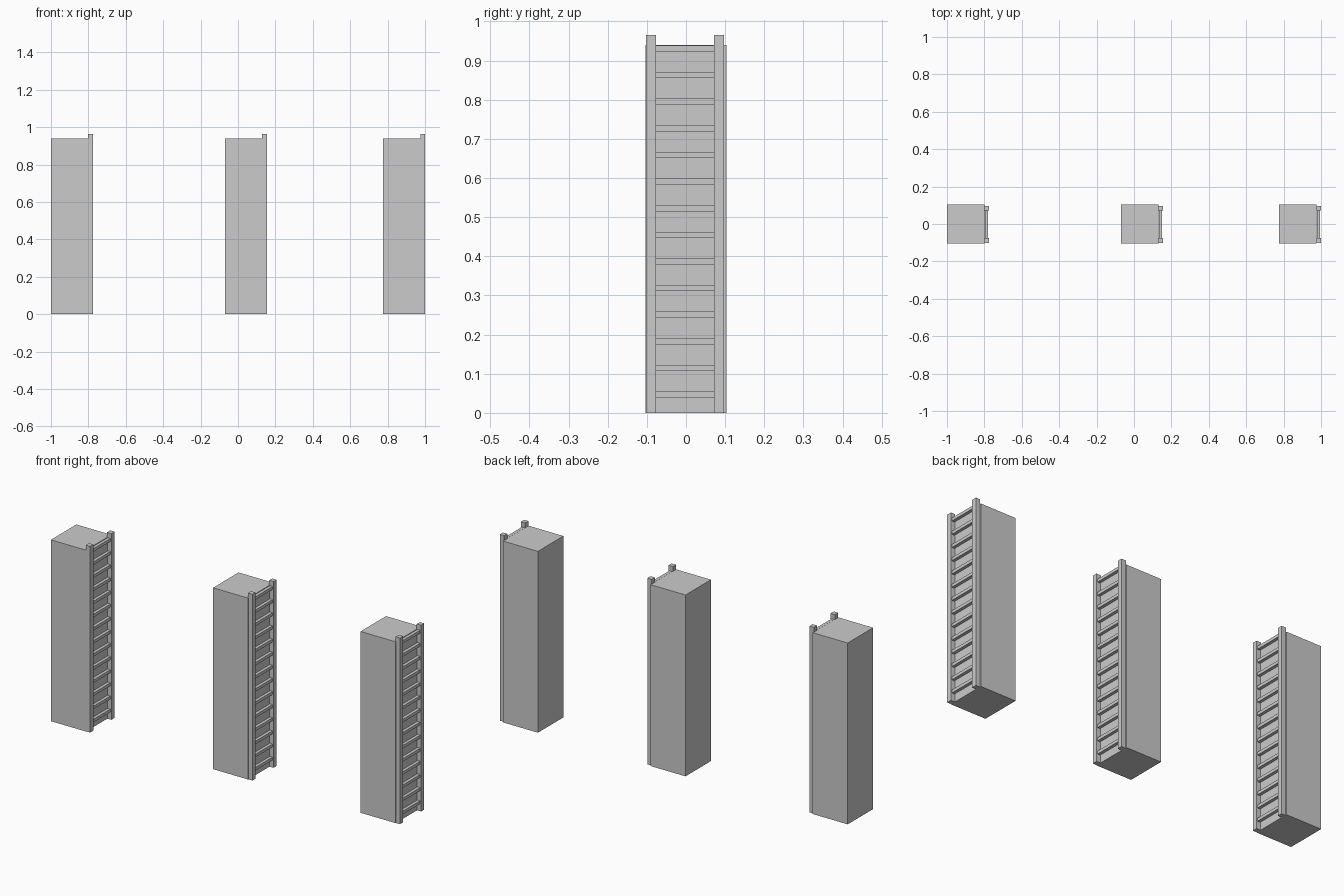
import bpy

if "Cube" in bpy.data.objects:
    bpy.data.objects.remove(bpy.data.objects["Cube"])


def box(name, x, y, z):
    """Box from (min, max) ranges on each axis."""
    bpy.ops.mesh.primitive_cube_add(size=1, location=[(a + b) / 2 for a, b in (x, y, z)])
    ob = bpy.context.object
    ob.name = name
    ob.scale = [b - a for a, b in (x, y, z)]
    bpy.ops.object.transform_apply(location=False, rotation=False, scale=True)
    return ob


RUNGS, PITCH, RUNG_H = 14, 0.068, 0.0155

for n, x0 in enumerate((-1.0, -0.07, 0.776), 1):
    xr = x0 + 0.224                      # outer face of the ladder
    # solid block
    box(f"block_{n}", (x0, xr - 0.023), (-0.104, 0.104), (0, 0.94))
    # two ladder rails
    for side, y0 in (("front", -0.102), ("back", 0.071)):
        box(f"rail_{side}_{n}", (xr - 0.025, xr), (y0, y0 + 0.026), (0, 0.965))
    # ladder rungs
    for i in range(RUNGS):
        z = 0.039 + i * PITCH
        box(f"rung_{n}_{i + 1}", (xr - 0.0205, xr - 0.005), (-0.077, 0.072), (z, z + RUNG_H))
